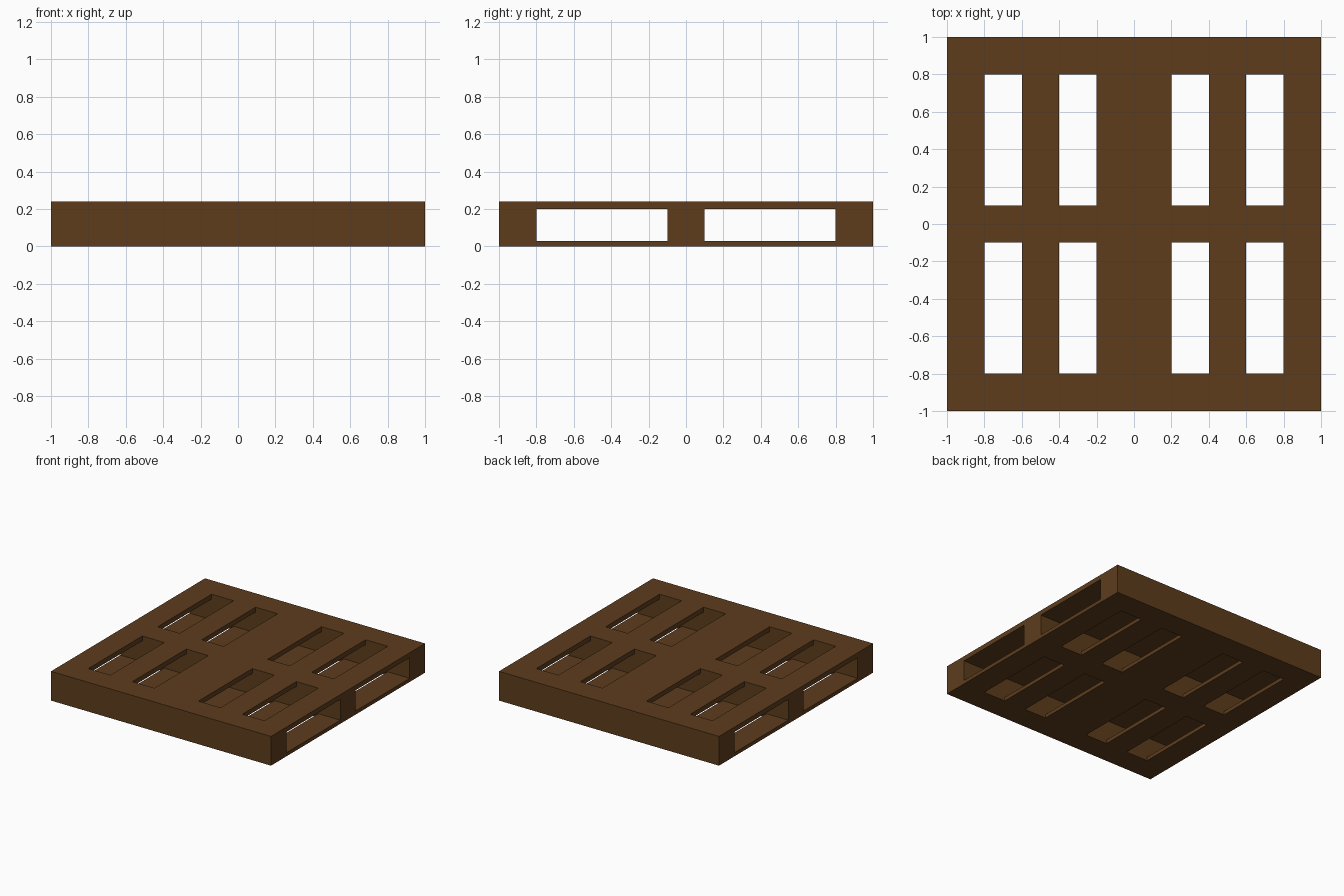
import bpy, bmesh
from mathutils import Vector

if "Cube" in bpy.data.objects:
    bpy.data.objects.remove(bpy.data.objects["Cube"])

# Board edges along each axis: even x/y intervals are timber, odd ones are gaps
XS = [-1, -0.8, -0.6, -0.4, -0.2, 0.2, 0.4, 0.6, 0.8, 1]
YS = [-1, -0.8, -0.1, 0.1, 0.8, 1]
ZS = [0, 0.03, 0.2, 0.24]
GRID = (XS, YS, ZS)


def solid(c):
    """Three full-height bearers, joined by slotted decks above and below."""
    if any(not 0 <= c[a] < len(GRID[a]) - 1 for a in range(3)):
        return False
    bearer = c[1] % 2 == 0
    deck_board = c[2] != 1 and c[0] % 2 == 0
    return bearer or deck_board


bm = bmesh.new()
# Skin the timber: one quad wherever a solid cell meets open space
for i in range(len(XS) - 1):
    for j in range(len(YS) - 1):
        for k in range(len(ZS) - 1):
            cell = (i, j, k)
            if not solid(cell):
                continue
            for axis in range(3):
                u, v = (axis + 1) % 3, (axis + 2) % 3
                for side in (0, 1):
                    near = list(cell)
                    near[axis] += 2 * side - 1
                    if solid(near):
                        continue
                    loop = [(0, 0), (1, 0), (1, 1), (0, 1)]
                    if side == 0:
                        loop.reverse()
                    verts = []
                    for du, dv in loop:
                        p = Vector()
                        p[axis] = GRID[axis][cell[axis] + side]
                        p[u] = GRID[u][cell[u] + du]
                        p[v] = GRID[v][cell[v] + dv]
                        verts.append(bm.verts.new(p))
                    bm.faces.new(verts)
bmesh.ops.remove_doubles(bm, verts=bm.verts, dist=1e-4)

mesh = bpy.data.meshes.new("pallet")
bm.to_mesh(mesh)
bm.free()
pallet = bpy.data.objects.new("pallet", mesh)
bpy.context.collection.objects.link(pallet)

# Dark brown timber
wood = bpy.data.materials.new("brown_wood")
wood.diffuse_color = (0.11, 0.046, 0.012, 1)
wood.use_nodes = True
wood.node_tree.nodes["Principled BSDF"].inputs["Base Color"].default_value = wood.diffuse_color
mesh.materials.append(wood)
